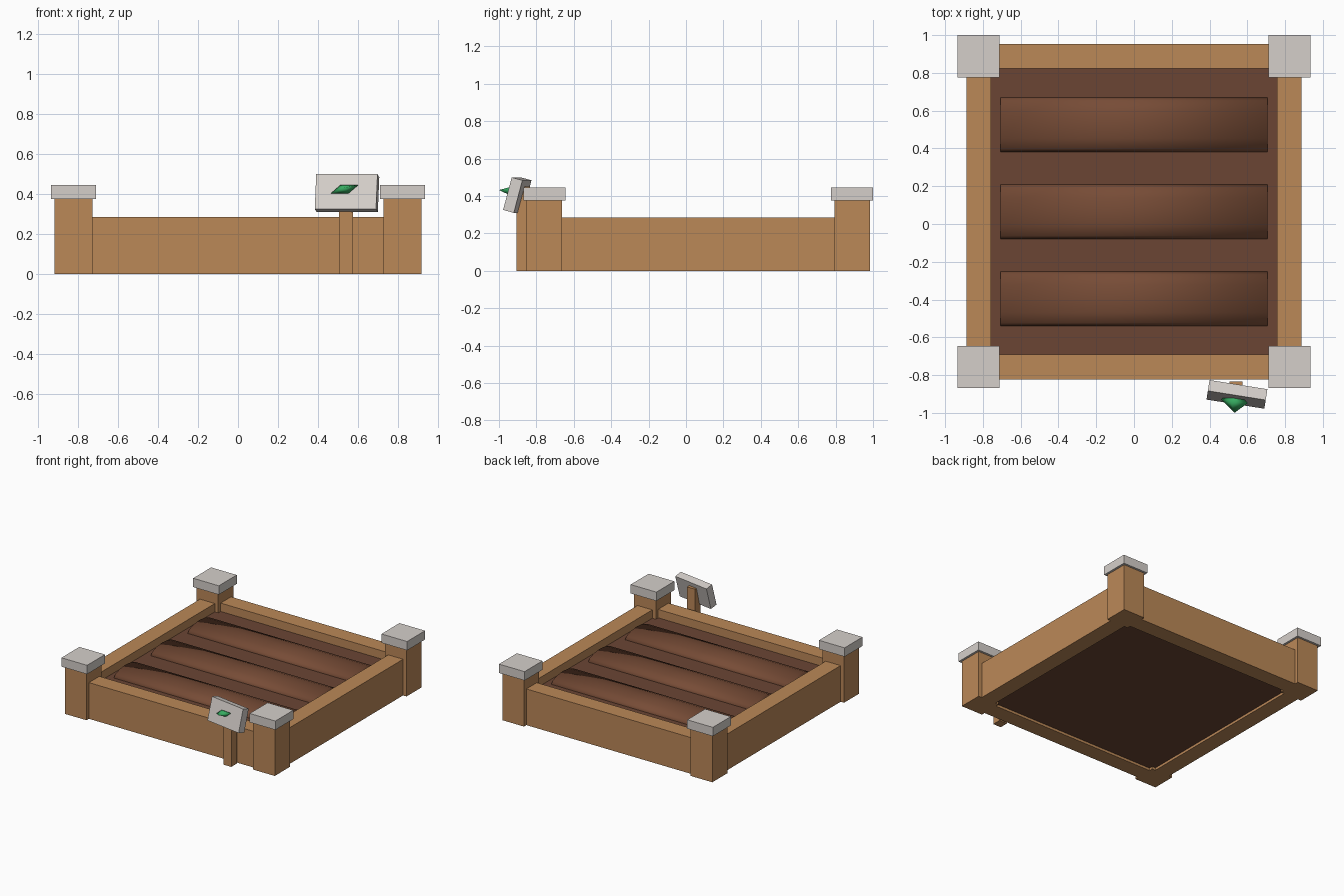
import bpy, bmesh
from math import radians
from mathutils import Matrix, Euler, Vector

if "Cube" in bpy.data.objects:
    bpy.data.objects.remove(bpy.data.objects["Cube"])


def material(name, rgb):
    linear = [(c / 255) ** 2.2 for c in rgb] + [1]
    m = bpy.data.materials.new(name)
    m.use_nodes = True
    m.diffuse_color = linear
    bsdf = next(n for n in m.node_tree.nodes if n.type == "BSDF_PRINCIPLED")
    bsdf.inputs["Base Color"].default_value = linear
    return m


wood = material("warm wood", (186, 135, 88))
stone = material("pale stone", (212, 206, 201))
soil = material("dark soil", (106, 71, 55))
ridge = material("tilled soil", (118, 77, 57))
green = material("leaf green", (58, 172, 98))


def finish(name, bm, mat, smooth=False):
    bmesh.ops.recalc_face_normals(bm, faces=bm.faces)
    for f in bm.faces:
        f.smooth = smooth
    mesh = bpy.data.meshes.new(name)
    bm.to_mesh(mesh)
    bm.free()
    mesh.materials.append(mat)
    ob = bpy.data.objects.new(name, mesh)
    bpy.context.collection.objects.link(ob)
    return ob


def box(name, centre, size, mat, rotation=(0, 0, 0)):
    bm = bmesh.new()
    bmesh.ops.create_cube(bm, size=1, matrix=Matrix.LocRotScale(
        Vector(centre), Euler(rotation), Vector(size)))
    return finish(name, bm, mat)


# Corner posts with stone caps
POST_X, FRONT_Y, BACK_Y = 0.823, -0.757, 0.888
for end, y in (("front", FRONT_Y), ("back", BACK_Y)):
    for side, x in (("left", POST_X), ("right", -POST_X)):
        box(f"{end}_{side}_post", (x, y, 0.19), (0.19, 0.19, 0.38), wood)
        box(f"{end}_{side}_cap", (x, y, 0.41), (0.224, 0.224, 0.07), stone)
    # Front and back rails
    box(f"{end}_rail", (0, y, 0.143), (2 * POST_X, 0.13, 0.286), wood)

# Side rails
MID_Y = (FRONT_Y + BACK_Y) / 2
for side, x in (("left", POST_X), ("right", -POST_X)):
    box(f"{side}_rail", (x, MID_Y, 0.143), (0.13, BACK_Y - FRONT_Y, 0.286), wood)

# Soil bed filling the frame
box("soil_bed", (0, MID_Y, 0.12), (1.53, 1.53, 0.2), soil)

# Rounded planting ridges
for i in range(3):
    bm = bmesh.new()
    bmesh.ops.create_cone(bm, cap_ends=True, segments=12, radius1=1, radius2=1, depth=1)
    bm.transform(Matrix.Translation((0, MID_Y + (i - 1) * 0.461, 0.215))
                 @ Matrix.Diagonal((1.415, 0.148, 0.055, 1))
                 @ Matrix.Rotation(radians(90), 4, "Y"))
    finish(f"soil_ridge_{i + 1}", bm, ridge, smooth=True)

# Sign stake and tilted board
box("sign_stake", (0.54, -0.87, 0.225), (0.07, 0.07, 0.45), wood)
box("sign_board", (0.545, -0.902, 0.405), (0.31, 0.06, 0.18), stone,
    (radians(-15), 0, radians(-9)))

# Faceted leaf on the board, skewed along its length
bm = bmesh.new()
bmesh.ops.create_uvsphere(bm, u_segments=4, v_segments=2, radius=1)
long_axis, depth_axis, short_axis = (0.07, -0.01, 0.022), (0, 0.062, -0.008), (-0.02, 0, 0.021)
skew = Matrix((long_axis, depth_axis, short_axis)).transposed().to_4x4()
bm.transform(Matrix.Translation((0.532, -0.938, 0.424)) @ skew)
finish("sign_leaf", bm, green, smooth=True)
